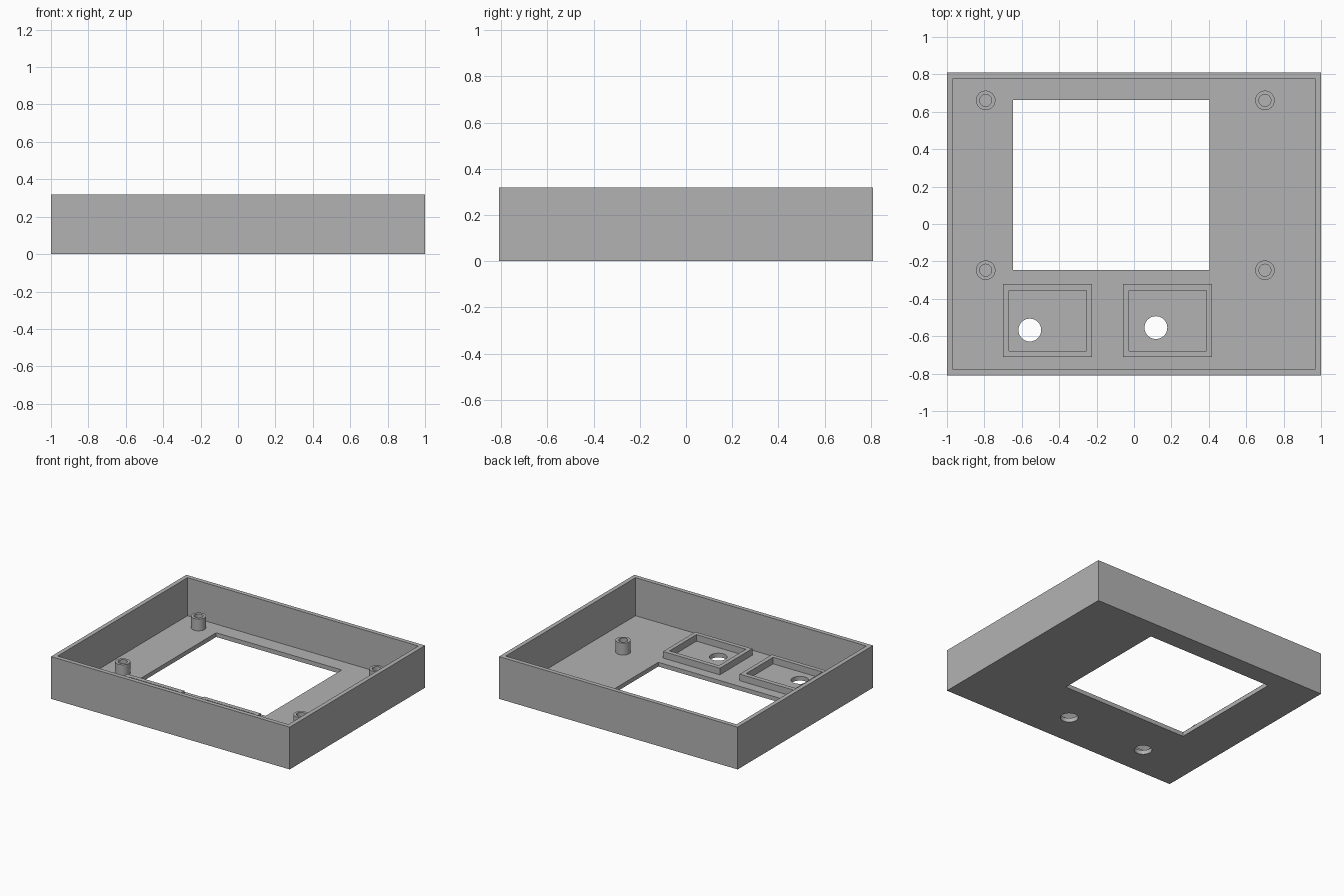
import bpy, bmesh, math

cube = bpy.data.objects.get("Cube")
if cube:
    bpy.data.objects.remove(cube, do_unlink=True)

# Single plain grey plastic
grey = bpy.data.materials.new("grey plastic")
grey.use_nodes = True
colour = (0.45, 0.45, 0.45, 1)
grey.diffuse_color = colour
grey.node_tree.nodes["Principled BSDF"].inputs["Base Color"].default_value = colour

FLOOR = 0.032
HEIGHT = 0.32


def rect(x0, x1, y0, y1):
    return [(x0, y0), (x1, y0), (x1, y1), (x0, y1)]


def circle(x, y, r, n=40):
    return [(x + r * math.cos(math.tau * i / n), y + r * math.sin(math.tau * i / n))
            for i in range(n)]


def extrude(name, outlines, z0, z1):
    """Solid from an outer outline and any hole outlines, between two heights."""
    curve = bpy.data.curves.new(name, "CURVE")
    curve.dimensions = "2D"
    curve.fill_mode = "BOTH"
    curve.extrude = (z1 - z0) / 2
    for outline in outlines:
        spline = curve.splines.new("POLY")
        spline.points.add(len(outline) - 1)
        for point, (x, y) in zip(spline.points, outline):
            point.co = (x, y, 0, 1)
        spline.use_cyclic_u = True
    temp = bpy.data.objects.new(name + " outline", curve)
    bpy.context.collection.objects.link(temp)
    bpy.context.view_layer.update()
    mesh = bpy.data.meshes.new_from_object(
        temp.evaluated_get(bpy.context.evaluated_depsgraph_get()))
    bpy.data.objects.remove(temp, do_unlink=True)
    bpy.data.curves.remove(curve)

    # Weld caps to sides and lift into place
    bm = bmesh.new()
    bm.from_mesh(mesh)
    bmesh.ops.remove_doubles(bm, verts=bm.verts, dist=0.0001)
    bmesh.ops.translate(bm, verts=bm.verts, vec=(0, 0, (z0 + z1) / 2))
    bmesh.ops.recalc_face_normals(bm, faces=bm.faces)
    bm.to_mesh(mesh)
    bm.free()

    mesh.name = name
    mesh.materials.clear()
    mesh.materials.append(grey)
    obj = bpy.data.objects.new(name, mesh)
    bpy.context.collection.objects.link(obj)
    bpy.ops.object.select_all(action="DESELECT")
    obj.select_set(True)
    bpy.context.view_layer.objects.active = obj
    bpy.ops.object.shade_smooth_by_angle(angle=math.radians(30))
    return obj


# Floor panel with screen window and two round openings
outer = rect(-1, 1, -0.81, 0.81)
window = rect(-0.647, 0.405, -0.247, 0.663)
openings = [circle(-0.557, -0.567, 0.061), circle(0.117, -0.554, 0.061)]
extrude("floor_panel", [outer, window] + openings, 0, FLOOR)

# Perimeter wall
extrude("outer_wall", [outer, rect(-0.967, 0.967, -0.777, 0.777)], FLOOR, HEIGHT)

# Hollow mounting posts
for side, x in (("right", -0.793), ("left", 0.7)):
    for end, y in (("front", -0.247), ("back", 0.661)):
        extrude(f"mounting_post_{end}_{side}",
                [circle(x, y, 0.052), circle(x, y, 0.032)], FLOOR, 0.122)

# Low rectangular frames around the round openings
for side, x in (("right", -0.462), ("left", 0.18)):
    extrude(f"button_frame_{side}",
            [rect(x - 0.238, x + 0.238, -0.71, -0.322),
             rect(x - 0.207, x + 0.207, -0.678, -0.356)], FLOOR, 0.082)
